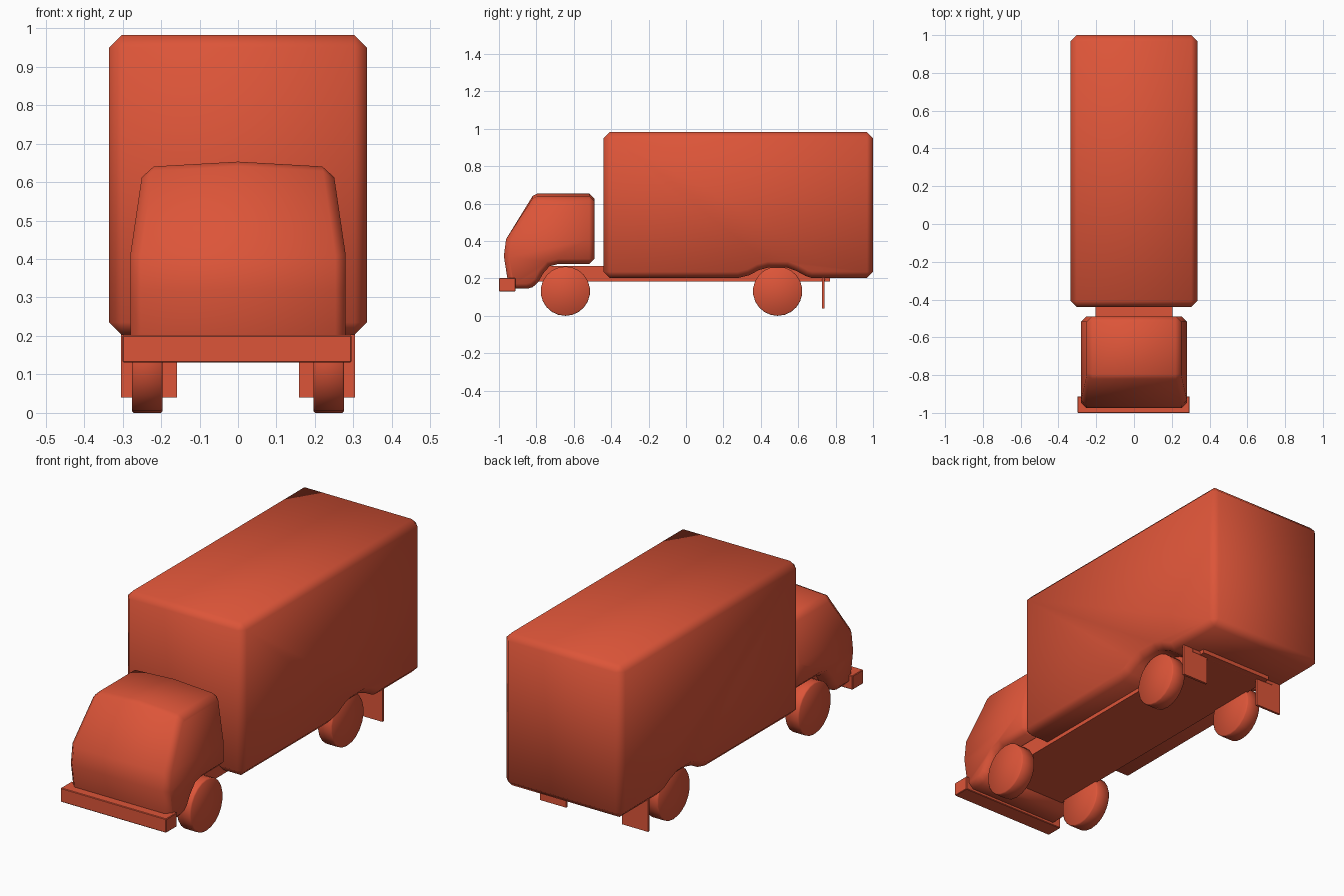
import bpy, bmesh, math
from mathutils import Vector

if "Cube" in bpy.data.objects:
    bpy.data.objects.remove(bpy.data.objects["Cube"])

red = bpy.data.materials.new("red_paint")
red.diffuse_color = (0.72, 0.09, 0.04, 1)
red.use_nodes = True
red.node_tree.nodes["Principled BSDF"].inputs["Base Color"].default_value = red.diffuse_color


def finish(bm, name, bevel=0.0, smooth=60, limit=50):
    bmesh.ops.recalc_face_normals(bm, faces=bm.faces)
    me = bpy.data.meshes.new(name)
    bm.to_mesh(me)
    bm.free()
    ob = bpy.data.objects.new(name, me)
    bpy.context.collection.objects.link(ob)
    me.materials.append(red)
    if bevel:
        m = ob.modifiers.new("bevel", 'BEVEL')
        m.width, m.segments = bevel, 1
        m.limit_method, m.angle_limit = 'ANGLE', math.radians(limit)
        m.use_clamp_overlap = False
        bpy.ops.object.select_all(action='DESELECT')
        ob.select_set(True)
        bpy.context.view_layer.objects.active = ob
        bpy.ops.object.modifier_apply(modifier=m.name)
    bpy.ops.object.select_all(action='DESELECT')
    ob.select_set(True)
    bpy.context.view_layer.objects.active = ob
    bpy.ops.object.shade_smooth_by_angle(angle=math.radians(smooth))
    return ob


def prism(profile, stations):
    """Side profile (y, z) swept across the given x stations."""
    bm = bmesh.new()
    rings = [[bm.verts.new((x, y, z)) for y, z in profile] for x in stations]
    n = len(profile)
    for a, b in zip(rings, rings[1:]):
        for i in range(n):
            j = (i + 1) % n
            bm.faces.new((a[i], a[j], b[j], b[i]))
    bm.faces.new(rings[0])
    bm.faces.new(rings[-1])
    return bm


def box(name, lo, hi, bevel=0.0):
    lo, hi = Vector(lo), Vector(hi)
    bm = bmesh.new()
    bmesh.ops.create_cube(bm, size=1)
    for v in bm.verts:
        v.co = (lo + hi) / 2 + v.co * (hi - lo)
    return finish(bm, name, bevel, 30)


def cylinder(name, centre, radius, length, sides, bevel=0.0):
    bm = bmesh.new()
    bmesh.ops.create_cone(bm, cap_ends=True, segments=sides, radius1=radius,
                          radius2=radius, depth=length)
    for v in bm.verts:
        v.co = Vector((v.co.z, v.co.x, v.co.y)) + Vector(centre)
    return finish(bm, name, bevel, 50)


# cargo box with the rear wheel arch in its underside
cargo = [(-0.44, 0.203), (0.28, 0.203), (0.34, 0.218), (0.39, 0.245), (0.44, 0.258),
         (0.54, 0.258), (0.59, 0.24), (0.64, 0.213), (0.67, 0.203), (1.0, 0.203),
         (1.0, 0.982), (-0.44, 0.982)]
finish(prism(cargo, (-0.335, 0.335)), "cargo_box", 0.032)

# cab: profile, tapered towards a slightly crowned roof
cab = [(-0.49, 0.278), (-0.68, 0.278), (-0.73, 0.265), (-0.765, 0.225), (-0.79, 0.18),
       (-0.82, 0.153), (-0.85, 0.145), (-0.94, 0.145), (-0.955, 0.2), (-0.974, 0.32),
       (-0.962, 0.41), (-0.82, 0.625), (-0.795, 0.637), (-0.49, 0.637)]
bm = prism(cab, (-0.28, 0, 0.28))
bmesh.ops.bisect_plane(bm, geom=bm.verts[:] + bm.edges[:] + bm.faces[:],
                       plane_co=(0, 0, 0.41), plane_no=(0, 0, 1), dist=0.0005)
for v in bm.verts:
    z = v.co.z
    if z > 0.41:
        v.co.x *= 1 - 0.12 * (z - 0.41) / 0.227
    if z > 0.6:
        v.co.z += 0.016 * (1 - abs(v.co.x) / 0.28)
finish(bm, "cab", 0.027)

# chassis and bumper
box("chassis", (-0.205, -0.80, 0.183), (0.205, 0.77, 0.267))
box("front_bumper", (-0.30, -1.0, 0.131), (0.295, -0.912, 0.202), 0.003)
cylinder("mudflap_bar", (0, 0.735, 0.192), 0.01, 0.5, 8)

# wheels and mud flaps on both sides
for s, side in ((-1, "left"), (1, "right")):
    for y, end in ((-0.645, "front"), (0.49, "rear")):
        cylinder(f"{end}_wheel_{side}", (s * 0.236, y, 0.132), 0.132, 0.08, 22, 0.005)
    xs = sorted((s * 0.158, s * 0.304))
    box(f"mudflap_{side}", (xs[0], 0.728, 0.04), (xs[1], 0.74, 0.206))
